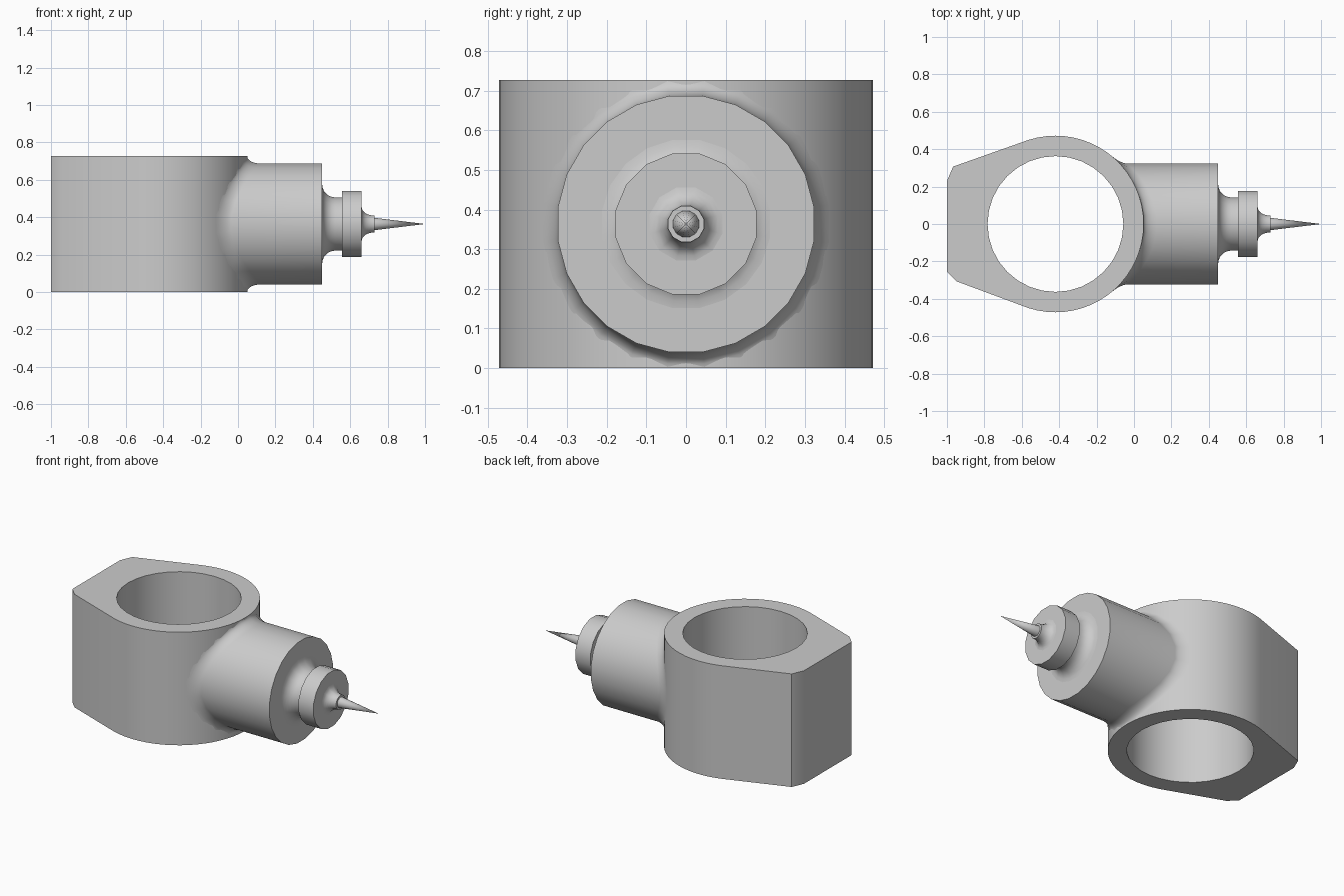
import bpy, bmesh, math
from mathutils import Vector

cube = bpy.data.objects.get("Cube")
if cube:
    bpy.data.objects.remove(cube, do_unlink=True)

steel = bpy.data.materials.new("plain grey")
steel.use_nodes = True
GREY = (0.6, 0.6, 0.6, 1)
steel.diffuse_color = GREY
steel.node_tree.nodes["Principled BSDF"].inputs["Base Color"].default_value = GREY

HEIGHT = 0.727
AXIS = HEIGHT / 2        # height of the spindle axis
CX = -0.42               # centre of the bore
OUTER, BORE = 0.472, 0.363
SHAFT = 0.326


def finish(bm, name, angle=35):
    bmesh.ops.recalc_face_normals(bm, faces=bm.faces)
    mesh = bpy.data.meshes.new(name)
    bm.to_mesh(mesh)
    bm.free()
    mesh.materials.append(steel)
    obj = bpy.data.objects.new(name, mesh)
    bpy.context.collection.objects.link(obj)
    bpy.ops.object.select_all(action="DESELECT")
    obj.select_set(True)
    bpy.context.view_layer.objects.active = obj
    bpy.ops.object.shade_smooth_by_angle(angle=math.radians(angle))
    return obj


def arc(radius, start, end, steps):
    angles = [math.radians(start + (end - start) * i / steps) for i in range(steps + 1)]
    return [(CX + radius * math.cos(a), radius * math.sin(a)) for a in angles]


def loft(name, rings, close_end=True):
    """Skin a list of rings; a one-point ring makes a tip."""
    bm = bmesh.new()
    loops = [[bm.verts.new(p) for p in ring] for ring in rings]
    for a, b in zip(loops, loops[1:]):
        n = len(a)
        for i in range(n):
            j = (i + 1) % n
            if len(b) == 1:
                bm.faces.new((a[i], a[j], b[0]))
            else:
                bm.faces.new((a[i], a[j], b[j], b[i]))
    if close_end and len(loops[-1]) > 2:
        bm.faces.new(loops[-1])
    return finish(bm, name)


def ring(x, r, n):
    if r == 0:
        return [(x, 0, AXIS)]
    return [(x, r * math.sin(t), AXIS + r * math.cos(t))
            for t in (math.tau * (i + 0.5) / n for i in range(n))]


def turned(name, profile, n):
    return loft(name, [ring(x, r, n) for x, r in profile])


def cove(x0, r0, x1, r1, steps=6):
    """Concave quarter curve from a face at x0 to a neck of radius r1."""
    turns = [math.pi / 2 * i / steps for i in range(steps + 1)]
    return [(x0 + (x1 - x0) * (1 - math.cos(a)), r0 + (r1 - r0) * math.sin(a)) for a in turns]


# Housing: round ring with tangent sides running to a flat back, bored through
outline = arc(OUTER, -108, 108, 36) + [(-0.967, 0.307), (-1, 0.23), (-1, -0.255), (-0.948, -0.307)]
bm = bmesh.new()
for points in (outline, arc(BORE, 0, 360, 32)[:-1]):
    verts = [bm.verts.new((x, y, 0)) for x, y in points]
    for i, v in enumerate(verts):
        bm.edges.new((v, verts[i - 1]))
bmesh.ops.triangle_fill(bm, edges=bm.edges[:], use_beauty=True)
grown = bmesh.ops.extrude_face_region(bm, geom=bm.faces[:], use_keep_orig=True)
top = [g for g in grown["geom"] if isinstance(g, bmesh.types.BMVert)]
bmesh.ops.translate(bm, verts=top, vec=Vector((0, 0, HEIGHT)))
finish(bm, "housing", 30)

# Shaft: its root flares into the curved housing wall
SIDES = 24
flare = AXIS - SHAFT
rings = []
for step in range(8):
    a = math.pi / 2 * step / 7
    r = SHAFT + flare * (1 - math.sin(a))
    root = []
    for _, y, z in ring(0, r, SIDES):
        wall = CX + math.sqrt(OUTER ** 2 - y ** 2)
        reach = 0.07 - 0.03 * (y / r) ** 2
        root.append((wall + reach * (1 - math.cos(a)), y, z))
    rings.append(root)
rings.append(ring(0.45, SHAFT, SIDES))
loft("shaft", rings)

# Collar: coved neck and a sharp-edged disc
turned("collar", cove(0.45, 0.215, 0.52, 0.144) + [(0.555, 0.144)], 20)
turned("collar_disc", [(0.555, 0.1), (0.555, 0.181), (0.661, 0.181)], 16)

# Needle: coved base and a long point
turned("needle_base", cove(0.661, 0.095, 0.725, 0.047) + [(0.73, 0.047)], 12)
turned("needle_point", [(0.73, 0.034), (1, 0)], 12)
